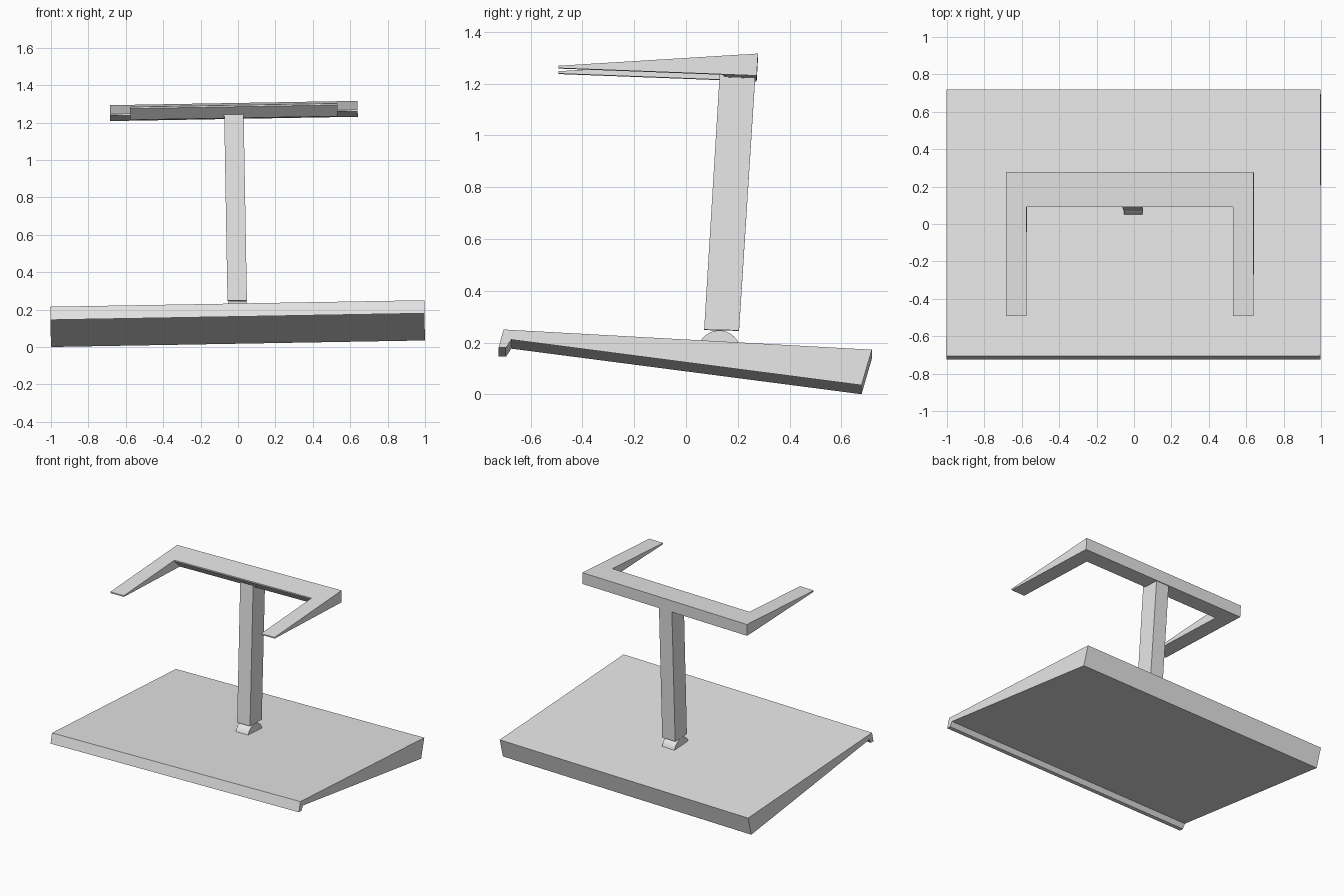
import bpy
import bmesh
from math import radians, sin, cos
from mathutils import Matrix

if "Cube" in bpy.data.objects:
    bpy.data.objects.remove(bpy.data.objects["Cube"], do_unlink=True)

grey = bpy.data.materials.new("light_grey")
grey.use_nodes = True
COLOUR = (0.8, 0.8, 0.8, 1)
grey.diffuse_color = COLOUR
grey.node_tree.nodes["Principled BSDF"].inputs["Base Color"].default_value = COLOUR

# The whole stand leans slightly sideways
LEAN = Matrix.Rotation(radians(-1), 4, 'Y')


def prism(name, profile, spans):
    """Extrude a (y, z) profile along x, once for each (start, end) span."""
    bm = bmesh.new()
    for x0, x1 in spans:
        face = bm.faces.new([bm.verts.new((x0, y, z)) for y, z in profile])
        out = bmesh.ops.extrude_face_region(bm, geom=[face])
        moved = [v for v in out["geom"] if isinstance(v, bmesh.types.BMVert)]
        bmesh.ops.translate(bm, verts=moved, vec=(x1 - x0, 0, 0))
    bmesh.ops.recalc_face_normals(bm, faces=bm.faces)
    bm.transform(LEAN)
    mesh = bpy.data.meshes.new(name)
    bm.to_mesh(mesh)
    bm.free()
    mesh.materials.append(grey)
    obj = bpy.data.objects.new(name, mesh)
    bpy.context.collection.objects.link(obj)
    return obj


# Wedge-shaped base with a small lip along the front
prism("base", [(-0.705, 0.233), (0.718, 0.155), (0.678, 0.018), (-0.675, 0.194),
               (-0.695, 0.163), (-0.724, 0.163)], [(-1, 1)])

# Rounded hinge sunk into the base
arc = [radians(a) for a in range(0, 181, 12)]
hinge = prism("hinge", [(0.128 + 0.083 * cos(a), 0.163 + 0.083 * sin(a)) for a in arc],
              [(-0.05, 0.05)])
bpy.context.view_layer.objects.active = hinge
hinge.select_set(True)
bpy.ops.object.shade_smooth_by_angle(angle=radians(30))

# Square post leaning back
prism("post", [(0.07, 0.249), (0.205, 0.246), (0.269, 1.25), (0.131, 1.25)],
      [(-0.052, 0.052)])

# Two tapering arms
OUTER, INNER = 0.662, 0.552
prism("arms", [(-0.492, 1.258), (0.278, 1.305), (0.273, 1.22), (-0.492, 1.249)],
      [(-OUTER, -INNER), (INNER, OUTER)])

# Crossbar with a sloping underside at its front edge
prism("crossbar", [(0.09, 1.2935), (0.278, 1.305), (0.273, 1.22), (0.15, 1.2247),
                   (0.09, 1.285)], [(-INNER, INNER)])
